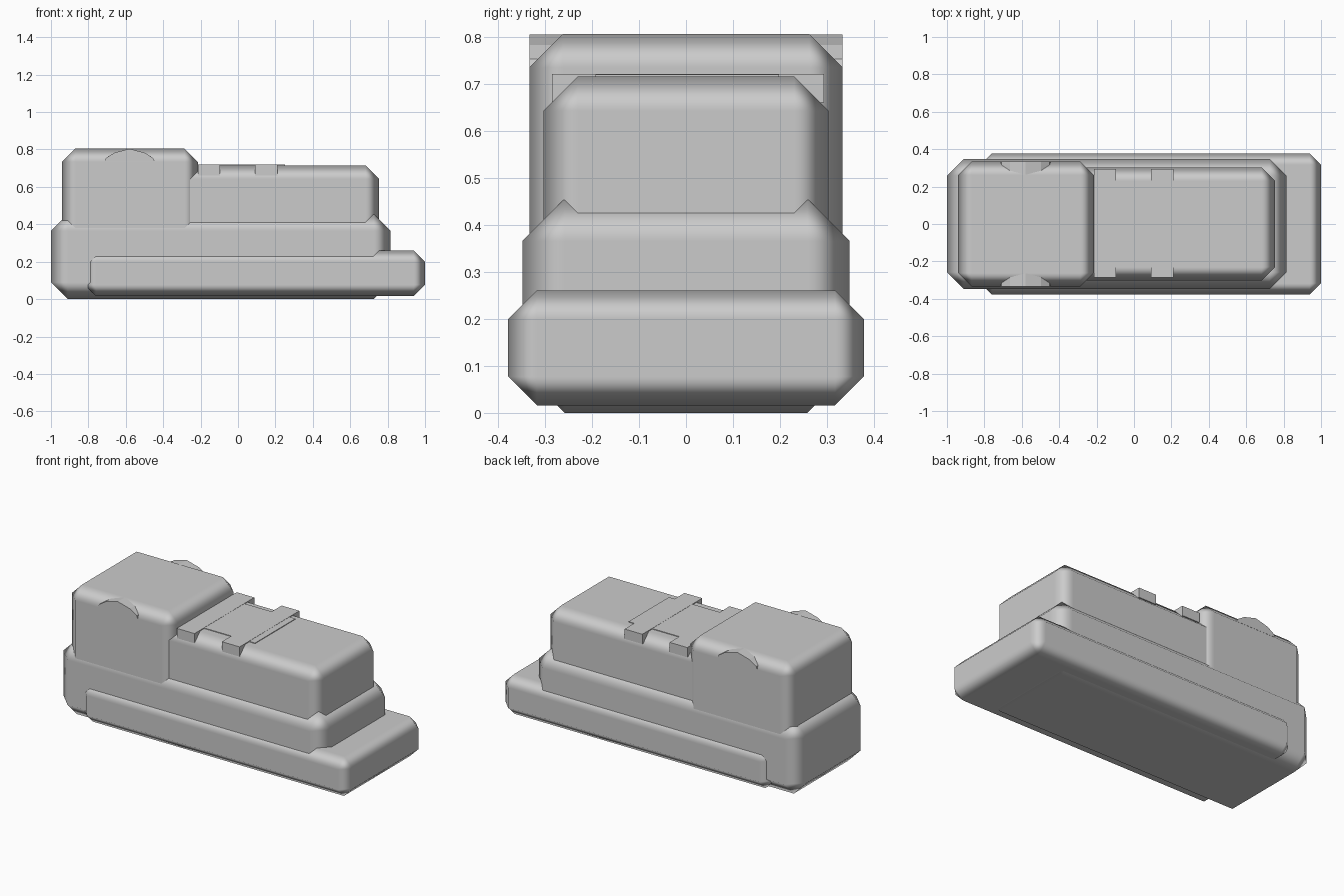
import bpy
import bmesh

default = bpy.data.objects.get("Cube")
if default:
    bpy.data.objects.remove(default, do_unlink=True)

grey = bpy.data.materials.new("plain_grey")
grey.use_nodes = True
COLOR = (0.6, 0.6, 0.6, 1)
grey.diffuse_color = COLOR
grey.node_tree.nodes["Principled BSDF"].inputs["Base Color"].default_value = COLOR


def add_object(name, bm):
    bmesh.ops.recalc_face_normals(bm, faces=bm.faces)
    mesh = bpy.data.meshes.new(name)
    bm.to_mesh(mesh)
    bm.free()
    mesh.materials.append(grey)
    obj = bpy.data.objects.new(name, mesh)
    bpy.context.collection.objects.link(obj)
    return obj


def box(name, x, y, z, chamfer=0):
    """Box from (min, max) ranges, with softly shaded chamfers."""
    bm = bmesh.new()
    bmesh.ops.create_cube(bm, size=1)
    for v in bm.verts:
        for axis, (lo, hi) in enumerate((x, y, z)):
            v.co[axis] = hi if v.co[axis] > 0 else lo
    obj = add_object(name, bm)
    if chamfer:
        for p in obj.data.polygons:
            p.use_smooth = True
        mod = obj.modifiers.new("chamfer", "BEVEL")
        mod.width = chamfer
        mod.segments = 1
        mod.limit_method = "NONE"
        mod.harden_normals = True
    return obj


def prism(name, outline, y0, y1):
    """Extrude an x-z outline along y."""
    bm = bmesh.new()
    face = bm.faces.new([bm.verts.new((x, y0, z)) for x, z in outline])
    out = bmesh.ops.extrude_face_region(bm, geom=[face])
    for v in out["geom"]:
        if isinstance(v, bmesh.types.BMVert):
            v.co.y = y1
    return add_object(name, bm)


# Stacked chamfered bodies
box("running_board", (-0.82, 1.0), (-0.378, 0.378), (0.016, 0.26), 0.061)
box("lower_body", (-1.0, 0.815), (-0.348, 0.348), (0, 0.455), 0.09)
box("hood", (-0.6, 0.755), (-0.303, 0.303), (0.25, 0.715), 0.073)
box("cab", (-0.94, -0.215), (-0.333, 0.333), (0.31, 0.805), 0.071)

# Arched brows set into the cab's upper chamfers
half = [(0.134, 0.735), (0.128, 0.752), (0.082, 0.782)]
arch = half + [(0, 0.804)] + [(-x, z) for x, z in reversed(half)]
arch = [(x - 0.58, z) for x, z in arch]
for side, s in (("right", -1), ("left", 1)):
    prism("arched_brow_" + side, arch, s * 0.333, s * 0.25)

# Thin deck plate with tabs over the hood edges
box("deck_plate", (-0.25, 0.25), (-0.192, 0.198), (0.66, 0.719))
for name, x in (("rear", (-0.214, -0.095)), ("front", (0.09, 0.21))):
    box("deck_tabs_" + name, x, (-0.285, 0.293), (0.66, 0.72))
